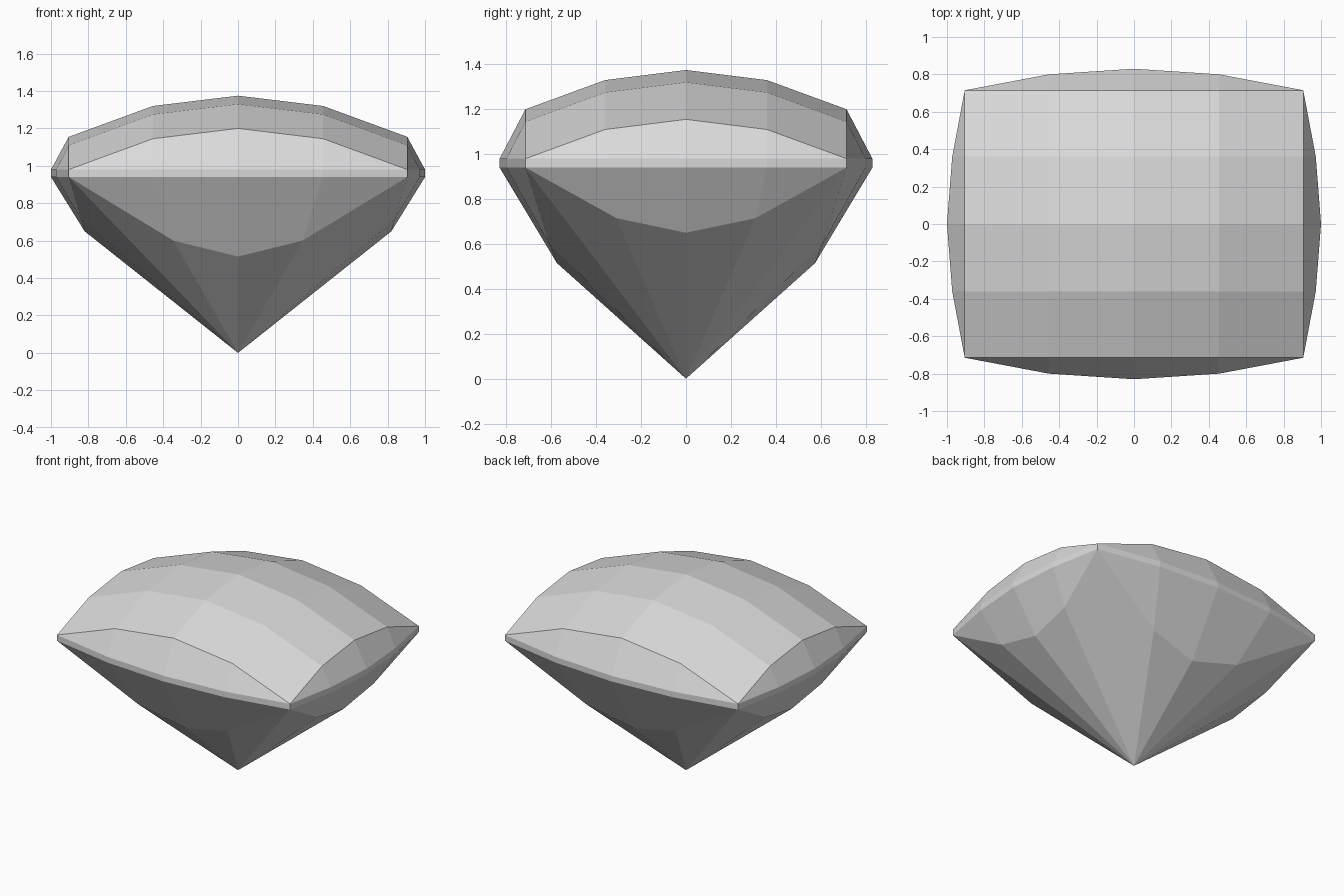
import bpy
import bmesh
from mathutils import Vector

cube = bpy.data.objects.get("Cube")
if cube:
    bpy.data.objects.remove(cube, do_unlink=True)

# Pale grey stone
stone = bpy.data.materials.new("pale_grey_stone")
stone.use_nodes = True
grey = (0.7, 0.7, 0.7, 1)
stone.diffuse_color = grey
stone.node_tree.nodes["Principled BSDF"].inputs["Base Color"].default_value = grey

# Girdle heights and dome profile: distance from centre, drop below the peak
LOW, HIGH, PEAK = 0.94, 0.98, 1.375
X_PROFILE = [(0, 0), (0.455, 0.055), (0.905, 0.22)]
Y_PROFILE = [(0, 0), (0.36, 0.045), (0.715, 0.175)]
CORNER = (0.905, 0.715)

bm = bmesh.new()


def add_face(*points):
    """Add a facet that faces away from the middle of the stone."""
    unique = []
    for p in map(Vector, points):
        if all((p - q).length > 1e-4 for q in unique):
            unique.append(p)
    face = bm.faces.new([bm.verts.new(p) for p in unique])
    face.normal_update()
    if face.normal.dot(face.calc_center_median() - Vector((0, 0, 0.8))) < 0:
        face.normal_flip()


def dome(i, j):
    x, dx = X_PROFILE[i]
    y, dy = Y_PROFILE[j]
    return (x, y, PEAK - dx - dy)


# Domed crown, one quarter
for i in range(2):
    for j in range(2):
        add_face(dome(i, j), dome(i + 1, j), dome(i + 1, j + 1), dome(i, j + 1))


def build_side(outline, rim, lower):
    """Crown wall, girdle band and pavilion facets, from mid-side to corner."""
    for k in range(2):
        a, b = outline[k], outline[k + 1]
        add_face((*a, HIGH), (*b, HIGH), rim[k + 1], rim[k])
        add_face((*a, LOW), (*b, LOW), (*b, HIGH), (*a, HIGH))
        add_face((*a, LOW), (*b, LOW), lower[k + 1], lower[k])
        add_face(lower[k], lower[k + 1], (0, 0, 0))


corner_low = (*CORNER, LOW)

# Long side
build_side([(0, 0.83), (0.455, 0.8), CORNER],
           [dome(i, 2) for i in range(3)],
           [(0, 0.575, 0.515), (0.345, 0.608, 0.6), corner_low])

# Short side
build_side([(1, 0), (0.972, 0.36), CORNER],
           [dome(2, j) for j in range(3)],
           [(0.82, 0, 0.65), (0.838, 0.31, 0.715), corner_low])

bmesh.ops.remove_doubles(bm, verts=bm.verts[:], dist=0.001)
mesh = bpy.data.meshes.new("cut_gemstone")
bm.to_mesh(mesh)
bm.free()
mesh.materials.append(stone)

gem = bpy.data.objects.new("cut_gemstone", mesh)
bpy.context.collection.objects.link(gem)

# Mirror the quarter into a whole stone
mirror = gem.modifiers.new("quarters", 'MIRROR')
mirror.use_axis = (True, True, False)
mirror.use_mirror_merge = True
mirror.merge_threshold = 0.001
